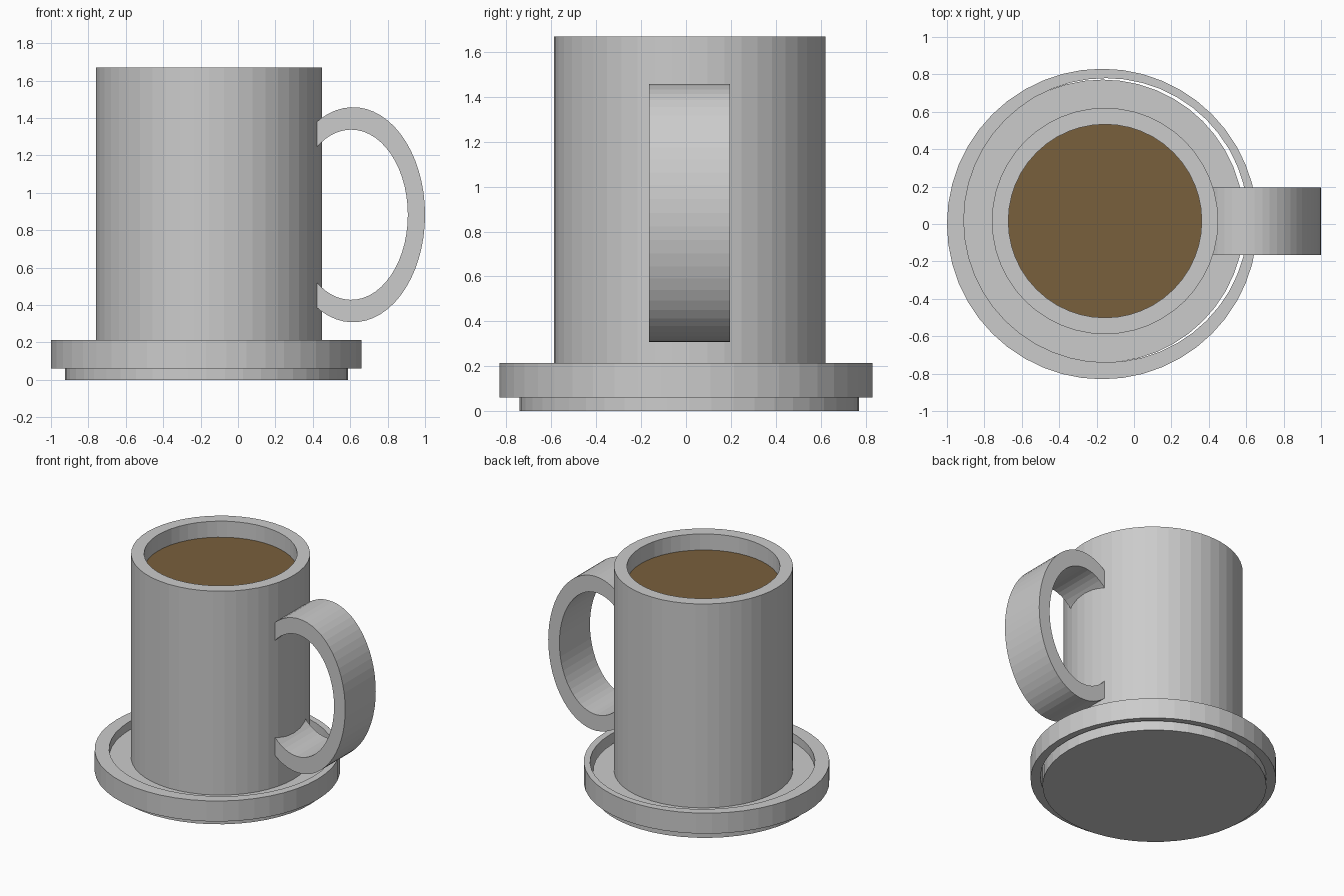
import bpy, bmesh
from math import sin, cos, acos, pi

if "Cube" in bpy.data.objects:
    bpy.data.objects.remove(bpy.data.objects["Cube"])

SIDES = 48


def finish(name, bm, colour=None):
    bmesh.ops.recalc_face_normals(bm, faces=bm.faces)
    mesh = bpy.data.meshes.new(name)
    bm.to_mesh(mesh)
    bm.free()
    obj = bpy.data.objects.new(name, mesh)
    bpy.context.collection.objects.link(obj)
    if colour:
        mat = bpy.data.materials.new(name + "_colour")
        mat.diffuse_color = colour
        mat.use_nodes = True
        mat.node_tree.nodes["Principled BSDF"].inputs["Base Color"].default_value = mat.diffuse_color
        mesh.materials.append(mat)
    return obj


def turned(name, centre, profile, closed=False, colour=None):
    """Revolve (radius, z) points; open profiles get capped at both ends."""
    bm = bmesh.new()
    rings = [[bm.verts.new((centre[0] + r * cos(2 * pi * i / SIDES),
                            centre[1] + r * sin(2 * pi * i / SIDES), z))
              for i in range(SIDES)] for r, z in profile]
    pairs = list(zip(rings, rings[1:]))
    if closed:
        pairs.append((rings[-1], rings[0]))
    for a, b in pairs:
        for i in range(SIDES):
            j = (i + 1) % SIDES
            bm.faces.new((a[i], a[j], b[j], b[i]))
    if not closed:
        bm.faces.new(rings[0])
        bm.faces.new(rings[-1])
    return finish(name, bm, colour)


def elliptic_handle(name, x_end, cz, y0, y1, outer, inner, steps=40):
    """C-shaped band between two ellipse arcs, cut off flat at x_end."""
    def arc(cx, rx, rz):
        t = acos((x_end - cx) / rx)
        return [(cx + rx * cos(a), cz + rz * sin(a))
                for a in (t - 2 * t * i / steps for i in range(steps + 1))]

    bm = bmesh.new()
    rows = [[bm.verts.new((x, y, z)) for x, z in arc(*e)]
            for e, y in ((outer, y0), (outer, y1), (inner, y1), (inner, y0))]
    for k in range(4):
        a, b = rows[k], rows[(k + 1) % 4]
        for i in range(steps):
            bm.faces.new((a[i], a[i + 1], b[i + 1], b[i]))
    for end in (0, -1):
        bm.faces.new([row[end] for row in rows])
    return finish(name, bm)


# Saucer: floor disc and a slightly offset raised rim
turned("saucer_base", (-0.168, 0.015), [(0.757, 0), (0.757, 0.15)])
turned("saucer_rim", (-0.17, 0.0),
       [(0.83, 0.06), (0.83, 0.213), (0.76, 0.213), (0.76, 0.06)], closed=True)

# The rim's hole is centred a little off the rim itself
rim = bpy.data.objects["saucer_rim"].data
for v in rim.vertices:
    if (v.co.x + 0.17) ** 2 + v.co.y ** 2 < 0.79 ** 2:
        v.co.x += 0.02
        v.co.y += 0.02

# Hollow mug, drink and handle
MUG = (-0.155, 0.016)
turned("mug_body", MUG, [(0.605, 0.14), (0.605, 1.67), (0.517, 1.67), (0.517, 0.24)])
turned("coffee", MUG, [(0.517, 1.50), (0.517, 1.55)], colour=(0.19, 0.115, 0.045, 1))
elliptic_handle("mug_handle", 0.41, 0.883, -0.165, 0.195,
                outer=(0.615, 0.385, 0.575), inner=(0.605, 0.303, 0.455))
